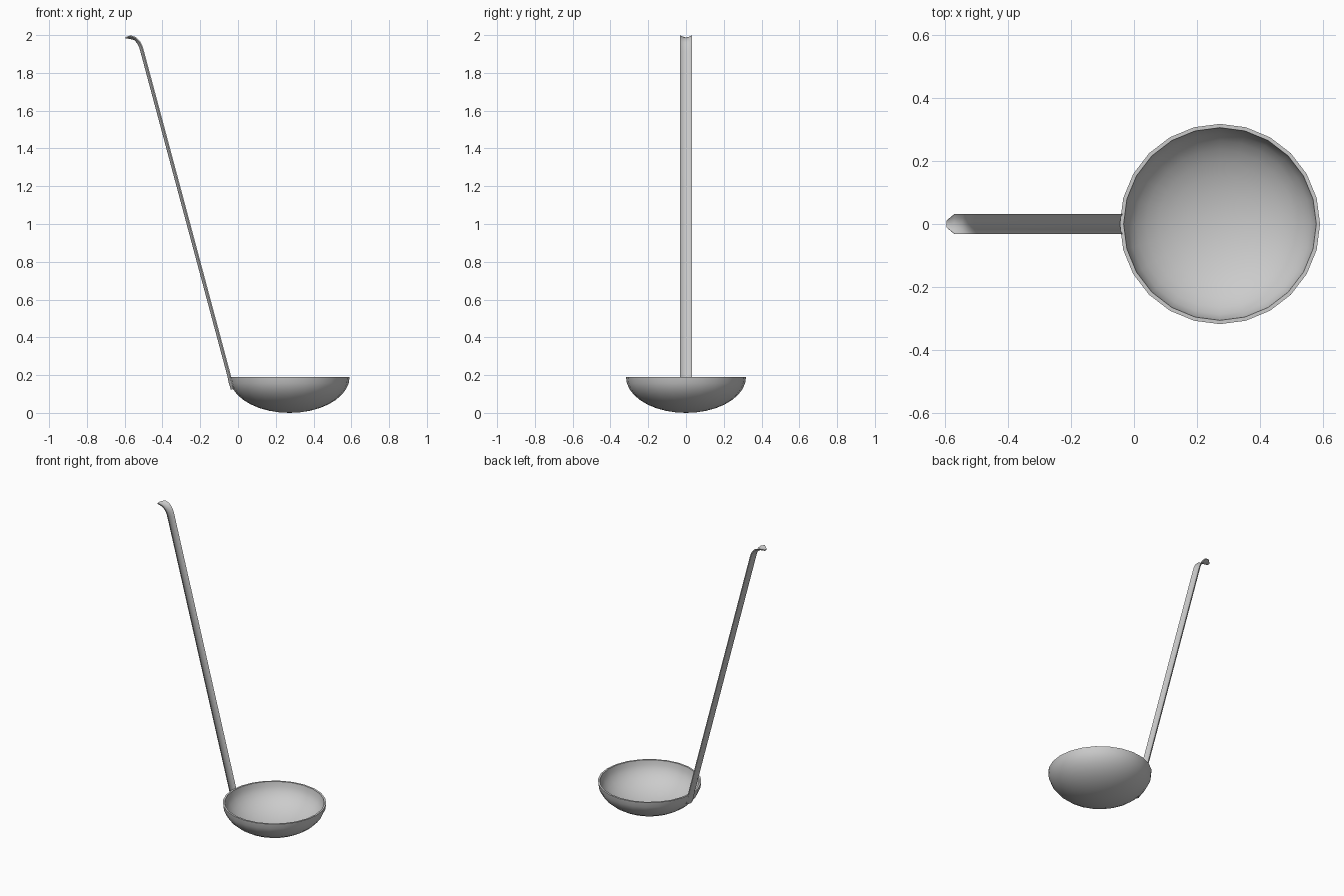
import bpy, bmesh, math
from mathutils import Vector

if "Cube" in bpy.data.objects:
    bpy.data.objects.remove(bpy.data.objects["Cube"])


def finish(name, bm):
    bmesh.ops.recalc_face_normals(bm, faces=bm.faces)
    mesh = bpy.data.meshes.new(name)
    bm.to_mesh(mesh)
    bm.free()
    ob = bpy.data.objects.new(name, mesh)
    bpy.context.collection.objects.link(ob)
    bpy.ops.object.select_all(action='DESELECT')
    ob.select_set(True)
    bpy.context.view_layer.objects.active = ob
    bpy.ops.object.shade_smooth_by_angle(angle=math.radians(40))
    return ob


def skin(bm, rings):
    for a, b in zip(rings, rings[1:]):
        n = len(a)
        for i in range(n):
            bm.faces.new((a[i], a[(i + 1) % n], b[(i + 1) % n], b[i]))


# Bowl: squashed half sphere with a thin wall and flat rim
CX, RIM, R, WALL, SIDES, STEPS = 0.273, 0.19, 0.318, 0.012, 24, 9
bm = bmesh.new()


def bowl_ring(r, depth, t):
    return [bm.verts.new((CX + r * math.cos(t) * math.cos(a), r * math.cos(t) * math.sin(a),
                          RIM - depth * math.sin(t)))
            for a in (2 * math.pi * i / SIDES for i in range(SIDES))]


angles = [math.pi / 2 * k / STEPS for k in range(STEPS)]
outer = [bowl_ring(R, RIM, t) for t in reversed(angles)]
inner = [bowl_ring(R - WALL, RIM - WALL, t) for t in angles]
skin(bm, outer + inner)
for ring, z in ((outer[0], 0), (inner[-1], WALL)):
    pole = bm.verts.new((CX, 0, z))
    for i in range(SIDES):
        bm.faces.new((ring[i], ring[(i + 1) % SIDES], pole))
finish("bowl", bm)

# Handle: shallow channel swept from the bowl wall to the bent tip (x, z, half width)
path = [(-0.029, 0.125, 0.032), (-0.040, 0.160, 0.032), (-0.047, 0.195, 0.032),
        (-0.508, 1.915, 0.032), (-0.516, 1.942, 0.032), (-0.528, 1.964, 0.032),
        (-0.545, 1.981, 0.032), (-0.571, 1.989, 0.032), (-0.595, 1.991, 0.011)]
pts = [Vector((x, 0, z)) for x, z, w in path]
across = [-1, -0.6, 0, 0.6, 1]
bm = bmesh.new()
rings = []
for i, p in enumerate(pts):
    d = (pts[min(i + 1, len(pts) - 1)] - pts[max(i - 1, 0)]).normalized()
    n = Vector((d.z, 0, -d.x))          # towards the hollow side
    w = path[i][2]
    section = [(s, 0.013 * (s * w / 0.032) ** 2 - 0.003) for s in across]
    section += [(s, h - 0.006) for s, h in reversed(section)]
    rings.append([bm.verts.new(p + n * h + Vector((0, s * w, 0))) for s, h in section])
skin(bm, rings)
for r in (rings[0], rings[-1]):
    for k in range(4):
        bm.faces.new((r[k], r[k + 1], r[8 - k], r[9 - k]))
finish("handle", bm)
